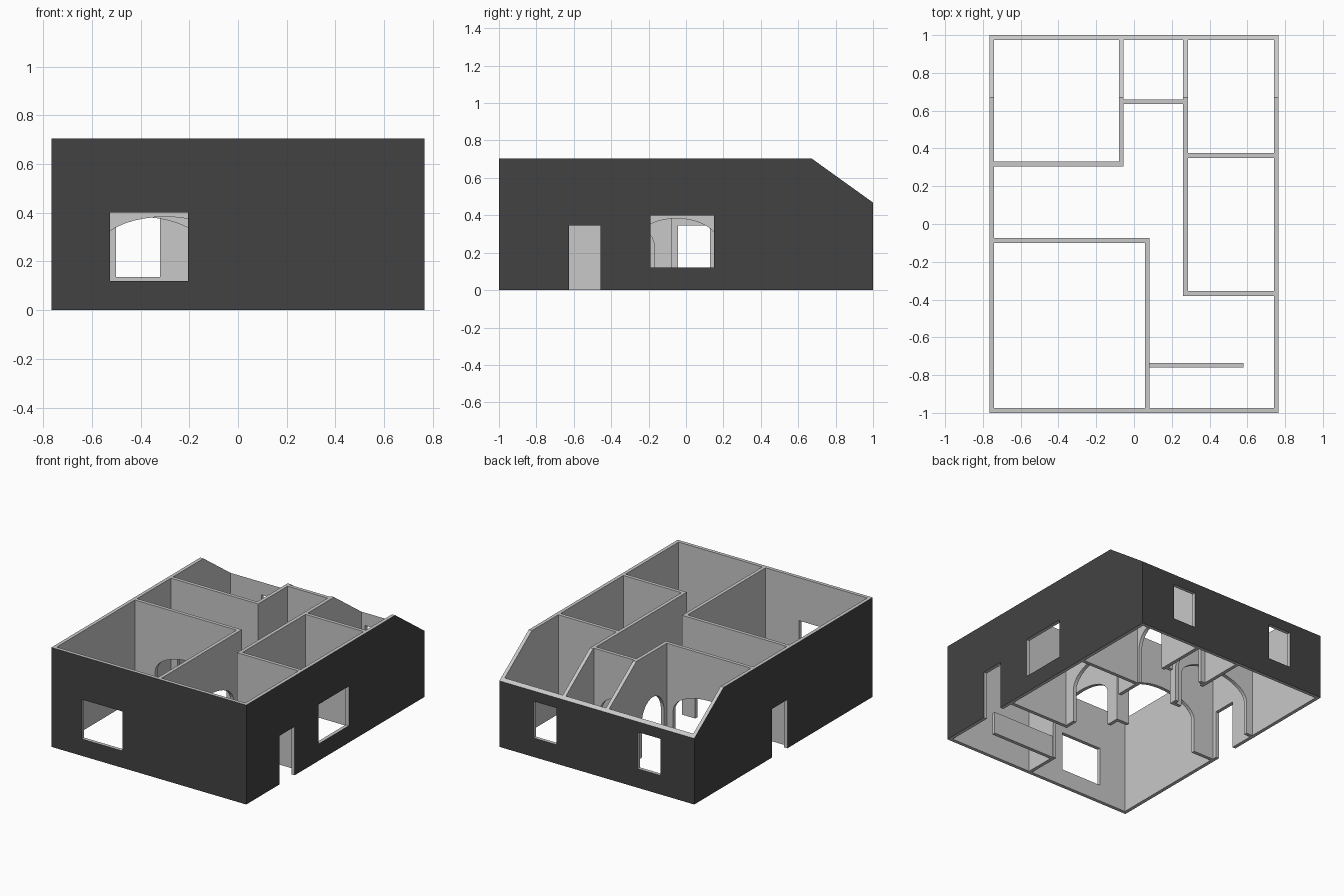
import bpy, bmesh, math
from mathutils import Vector

if "Cube" in bpy.data.objects:
    bpy.data.objects.remove(bpy.data.objects["Cube"])

H, T = 0.705, 0.025            # wall height and thickness
X, Y = 0.765, 1.0              # outer half sizes
SLOPE_Y, BACK_H = 0.67, 0.468  # back slope start and height at the back edge


def material(name, v):
    m = bpy.data.materials.new(name)
    m.diffuse_color = (v, v, v, 1)
    m.use_nodes = True
    m.node_tree.nodes["Principled BSDF"].inputs["Base Color"].default_value = m.diffuse_color
    return m


LIGHT = material("light plaster", 0.58)
DARK = material("dark facade", 0.055)


def top(y):
    return H - max(0, y - SLOPE_Y) / (Y - SLOPE_Y) * (H - BACK_H)


def door(a, b, h=0.345):
    return [(a, 0), (a, h), (b, h), (b, 0)]


def arch(c, r, spring=0.24, rise=0.143, n=20):
    pts = [(c - r * math.cos(math.pi * i / n), spring + rise * math.sin(math.pi * i / n))
           for i in range(n + 1)]
    return [(c - r, 0)] + pts + [(c + r, 0)]


def window(a, b, lo=0.12, hi=0.40):
    return [(a, lo), (a, hi), (b, hi), (b, lo)]


def wall(name, axis, a0, a1, c0, notches=(), holes=(), h=H, t=T):
    """Upright wall running along axis from a0 to a1, c0 is its low side."""
    outline = [(a0, 0)]
    for n in notches:
        outline += n
    outline += [(a1, 0), (a1, h)]
    if axis == 'y' and a1 > SLOPE_Y:
        outline.append((SLOPE_Y, h))
    outline.append((a0, h))

    def place(u, z):
        return Vector((u, c0, z)) if axis == 'x' else Vector((c0, u, z))

    bm = bmesh.new()
    edges = []
    for loop in [outline] + list(holes):
        vs = [bm.verts.new(place(*p)) for p in loop]
        edges += [bm.edges.new((vs[i - 1], vs[i])) for i in range(len(vs))]
    bmesh.ops.triangle_fill(bm, edges=edges, use_beauty=True, use_dissolve=False)
    ext = bmesh.ops.extrude_face_region(bm, geom=bm.faces[:])
    move = Vector((0, t, 0)) if axis == 'x' else Vector((t, 0, 0))
    bmesh.ops.translate(bm, vec=move, verts=[g for g in ext['geom'] if isinstance(g, bmesh.types.BMVert)])
    # slanted top towards the back
    for v in bm.verts:
        if v.co.z > H - 0.001:
            v.co.z = top(v.co.y)
    bmesh.ops.recalc_face_normals(bm, faces=bm.faces[:])
    # only the outermost upright faces are dark
    for f in bm.faces:
        outer = all(abs(abs(v.co.x) - X) < 1e-4 for v in f.verts) or \
                all(abs(abs(v.co.y) - Y) < 1e-4 for v in f.verts)
        f.material_index = 1 if outer else 0
    me = bpy.data.meshes.new(name)
    bm.to_mesh(me)
    bm.free()
    me.materials.append(LIGHT)
    me.materials.append(DARK)
    ob = bpy.data.objects.new(name, me)
    bpy.context.collection.objects.link(ob)
    return ob


# outer shell
xi, yi = X - T, Y - T
wall("right_wall", 'y', -Y, Y, xi, [door(-0.625, -0.457)], [window(-0.19, 0.15)])
wall("left_wall", 'y', -Y, Y, -X, [door(-0.043, 0.127)])
wall("front_wall", 'x', -xi, xi, -Y, holes=[window(-0.525, -0.205)])
wall("back_wall", 'x', -xi, xi, yi,
     holes=[window(-0.5, -0.32, 0.135, 0.395), window(0.315, 0.495, 0.135, 0.395)])

# living room
wall("living_room_back_wall", 'x', -xi, 0.083, -0.1, [arch(-0.30, 0.28)])
wall("living_room_side_wall", 'y', -yi, -0.1, 0.058, [arch(-0.45, 0.28)])
wall("low_entry_partition", 'x', 0.083, 0.58, -0.76, h=0.16)

# back left bedroom
wall("bedroom_front_wall", 'x', -xi, -0.055, 0.305, [arch(-0.41, 0.28)])
wall("bedroom_side_wall", 'y', 0.33, yi, -0.08, [arch(0.485, 0.125)])

# closet between the bedrooms
wall("closet_wall", 'x', -0.055, 0.26, 0.635, [arch(0.10, 0.12)])

# right hand rooms
wall("corridor_wall", 'y', -0.38, yi, 0.26, [arch(-0.05, 0.23), arch(0.505, 0.115)])
wall("right_rooms_divider", 'x', 0.285, xi, 0.35)
wall("right_room_front_wall", 'x', 0.285, xi, -0.38)
